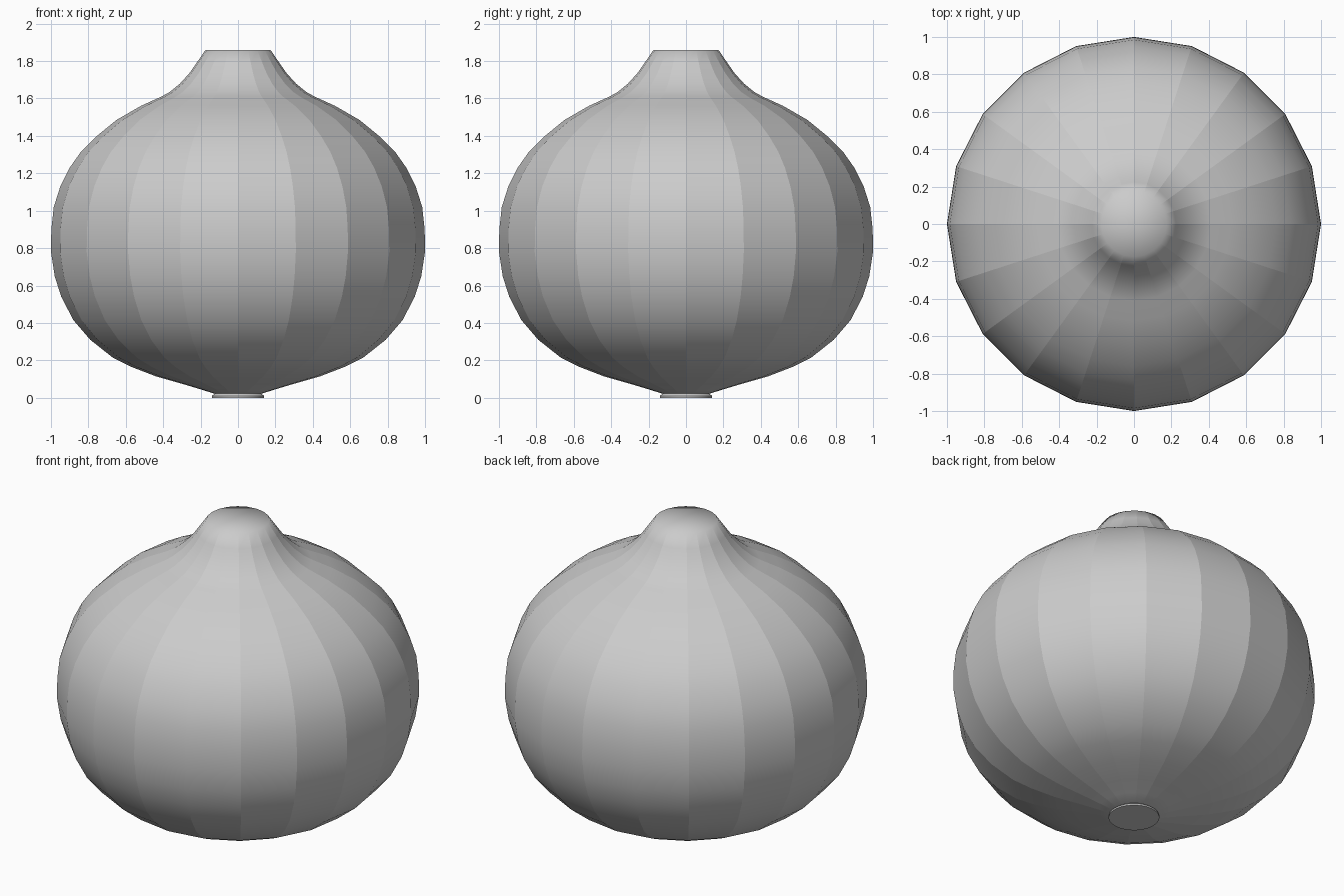
import bpy, bmesh
from math import cos, sin, tau

if "Cube" in bpy.data.objects:
    bpy.data.objects.remove(bpy.data.objects["Cube"])

SIDES = 20
# (radius, height) from the bottom up
PROFILE = [(0.12, 0.02), (0.20, 0.045), (0.30, 0.075), (0.44, 0.115), (0.57, 0.165),
           (0.67, 0.215), (0.79, 0.31), (0.88, 0.415), (0.945, 0.54), (0.98, 0.65),
           (1.0, 0.78), (0.998, 0.90), (0.985, 1.02), (0.95, 1.13), (0.90, 1.23),
           (0.84, 1.315), (0.76, 1.395), (0.65, 1.485), (0.52, 1.56), (0.41, 1.61),
           (0.365, 1.635), (0.31, 1.68), (0.26, 1.735), (0.225, 1.785), (0.175, 1.858)]


def lathe(name, profile, sides, facet=False):
    bm = bmesh.new()
    rings = [[bm.verts.new((r * cos(tau * i / sides), r * sin(tau * i / sides), z))
              for i in range(sides)] for r, z in profile]
    for a, b in zip(rings, rings[1:]):
        for i in range(sides):
            j = (i + 1) % sides
            bm.faces.new((a[i], a[j], b[j], b[i]))
    # fan caps at both ends
    for ring, z in ((rings[0], profile[0][1]), (rings[-1], profile[-1][1])):
        c = bm.verts.new((0, 0, z))
        for i in range(sides):
            bm.faces.new((ring[i], ring[(i + 1) % sides], c))
    bmesh.ops.recalc_face_normals(bm, faces=bm.faces)
    for f in bm.faces:
        f.smooth = True
    # crisp lengthwise ribs, smooth along the height
    if facet:
        for a, b in zip(rings, rings[1:]):
            for u, v in zip(a, b):
                bm.edges.get((u, v)).smooth = False
    else:
        for e in bm.edges:
            if e.calc_face_angle() > 0.6:
                e.smooth = False
    me = bpy.data.meshes.new(name)
    bm.to_mesh(me)
    bm.free()
    ob = bpy.data.objects.new(name, me)
    bpy.context.collection.objects.link(ob)
    return ob


# ribbed bulb with neck
lathe("bulb_body", PROFILE, SIDES, facet=True)
# thin round foot disc
lathe("base_disc", [(0.14, 0.0), (0.14, 0.01), (0.12, 0.025)], 40)
